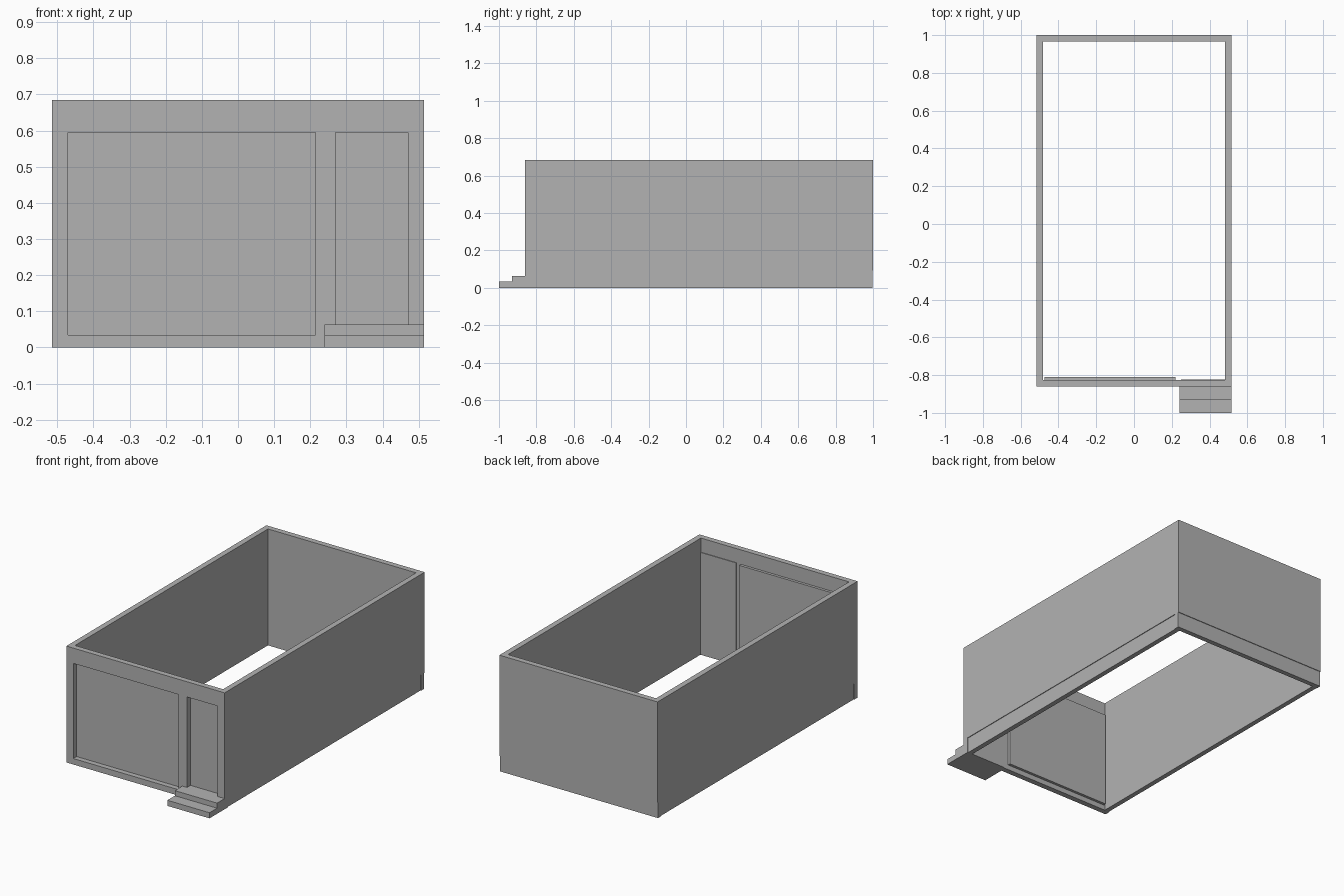
import bpy, bmesh
from mathutils import Vector

cube = bpy.data.objects.get("Cube")
if cube:
    bpy.data.objects.remove(cube, do_unlink=True)

GREY = 0.45
mat = bpy.data.materials.new("plain grey")
mat.use_nodes = True
mat.diffuse_color = (GREY, GREY, GREY, 1)
mat.node_tree.nodes["Principled BSDF"].inputs["Base Color"].default_value = (GREY, GREY, GREY, 1)


def box(name, x, y, z):
    """Axis-aligned box from (min, max) ranges."""
    bm = bmesh.new()
    bmesh.ops.create_cube(bm, size=1)
    for v in bm.verts:
        v.co = Vector([(r[0] + r[1]) / 2 + c * (r[1] - r[0]) for r, c in zip((x, y, z), v.co)])
    mesh = bpy.data.meshes.new(name)
    bm.to_mesh(mesh)
    bm.free()
    mesh.materials.append(mat)
    obj = bpy.data.objects.new(name, mesh)
    bpy.context.collection.objects.link(obj)
    return obj


def cut(target, name, x, y, z):
    cutter = box(name + "_cutter", x, y, z)
    cutter.hide_render = True
    cutter.hide_set(True)
    cutter.display_type = 'WIRE'
    mod = target.modifiers.new(name, 'BOOLEAN')
    mod.operation = 'DIFFERENCE'
    mod.solver = 'EXACT'
    mod.object = cutter


W, FRONT, BACK, H, T = 0.515, -0.86, 1.0, 0.685, 0.033
LIP, BASE = 0.004, 0.093

# Wall shell, open above and below
walls = box("walls", (-W, W), (FRONT, BACK), (0, H))
cut(walls, "interior", (-W + T, W - T), (FRONT + T, BACK - T), (-1, 1))

# Openings in the front wall
cut(walls, "window_opening", (-0.47, 0.215), (FRONT - 0.1, FRONT + 0.1), (0.035, 0.595))
cut(walls, "door_opening", (0.27, 0.47), (FRONT - 0.1, FRONT + 0.1), (0.063, 0.595))

# Shallow recess along the foot of the side and back walls
for side, s in (("left", 1), ("right", -1)):
    xs = sorted((s * (W - LIP), s * (W + 0.1)))
    cut(walls, side + "_foot", xs, (FRONT + T, BACK - T), (-0.1, BASE))
cut(walls, "back_foot", (-W - 0.1, W + 0.1), (BACK - LIP, BACK + 0.1), (-0.1, BASE))

# Panels closing the openings from the inside
inner = FRONT + T
box("window_panel", (-0.475, 0.22), (inner - 0.002, inner + 0.016), (0.03, 0.6))
box("door_panel", (0.25, W - T), (inner - 0.001, inner + 0.004), (0.0, 0.602))

# Entrance steps
box("upper_step", (0.24, W), (-0.93, FRONT), (0, 0.063))
box("lower_step", (0.24, W), (-1.0, -0.93), (0, 0.033))
